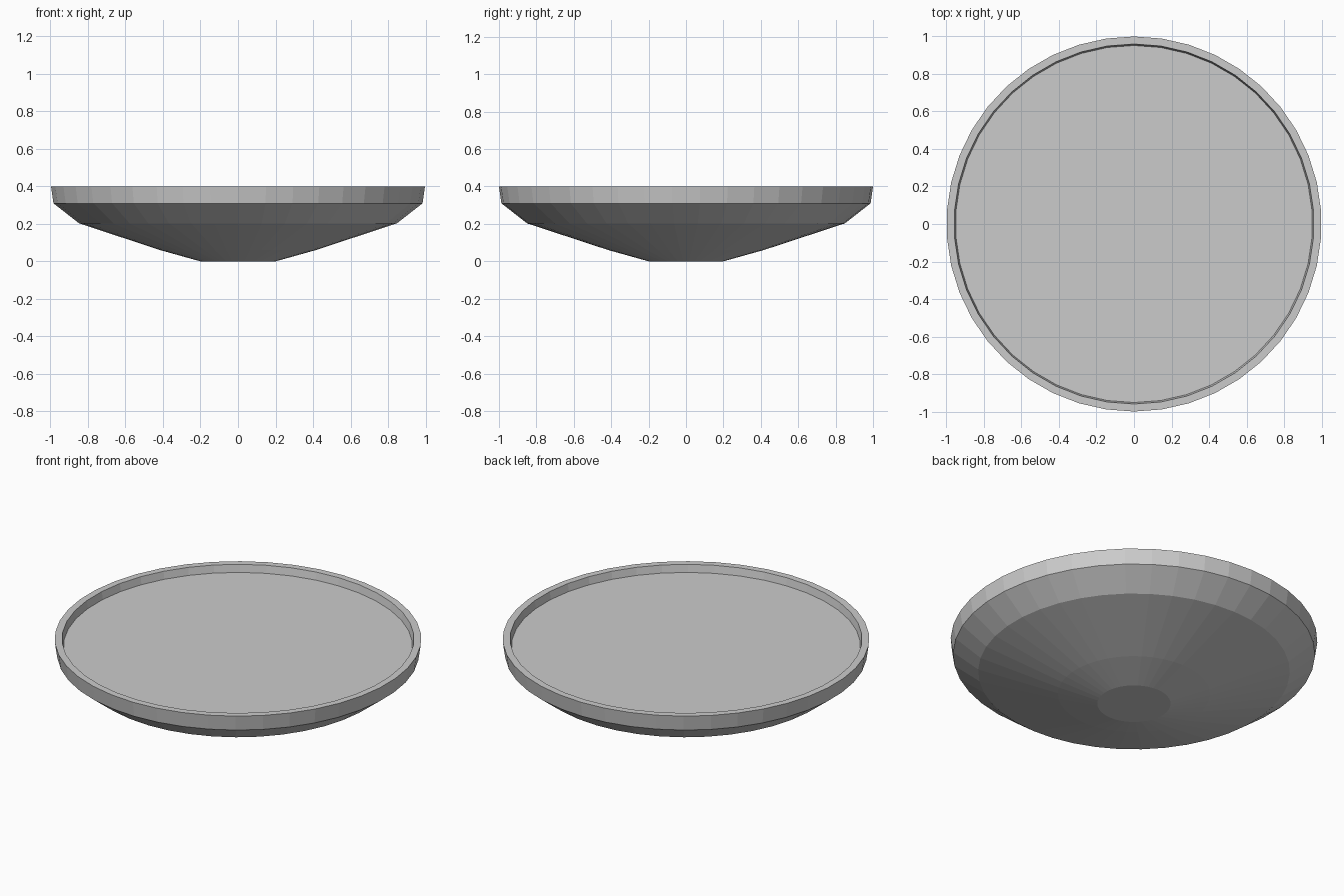
import bpy, bmesh, math

if "Cube" in bpy.data.objects:
    bpy.data.objects.remove(bpy.data.objects["Cube"])

SIDES = 42  # faceted dish, corner on the y axis

# Half profile (radius, height) from the base up, over the rim, to the floor
PROFILE = [
    (0.20, 0.0), (0.415, 0.06), (0.85, 0.203), (0.987, 0.31),  # underside
    (1.0, 0.40), (0.96, 0.40),                                # rim
    (0.952, 0.355),                                           # inner wall foot
]


def ring(bm, radius, z):
    step = 2 * math.pi / SIDES
    return [bm.verts.new((radius * math.sin(-i * step), radius * math.cos(i * step), z))
            for i in range(SIDES)]


def lathe(name, profile):
    bm = bmesh.new()
    rings = [ring(bm, r, z) for r, z in profile]
    for low, high in zip(rings, rings[1:]):
        for i in range(SIDES):
            j = (i + 1) % SIDES
            bm.faces.new((low[i], low[j], high[j], high[i]))
    # Flat base and flat dish floor
    bm.faces.new(rings[0])
    bm.faces.new(rings[-1])
    bmesh.ops.recalc_face_normals(bm, faces=bm.faces)
    mesh = bpy.data.meshes.new(name)
    bm.to_mesh(mesh)
    bm.free()
    obj = bpy.data.objects.new(name, mesh)
    bpy.context.collection.objects.link(obj)
    return obj


# Shallow round dish with a raised lip
lathe("shallow_dish", PROFILE)
